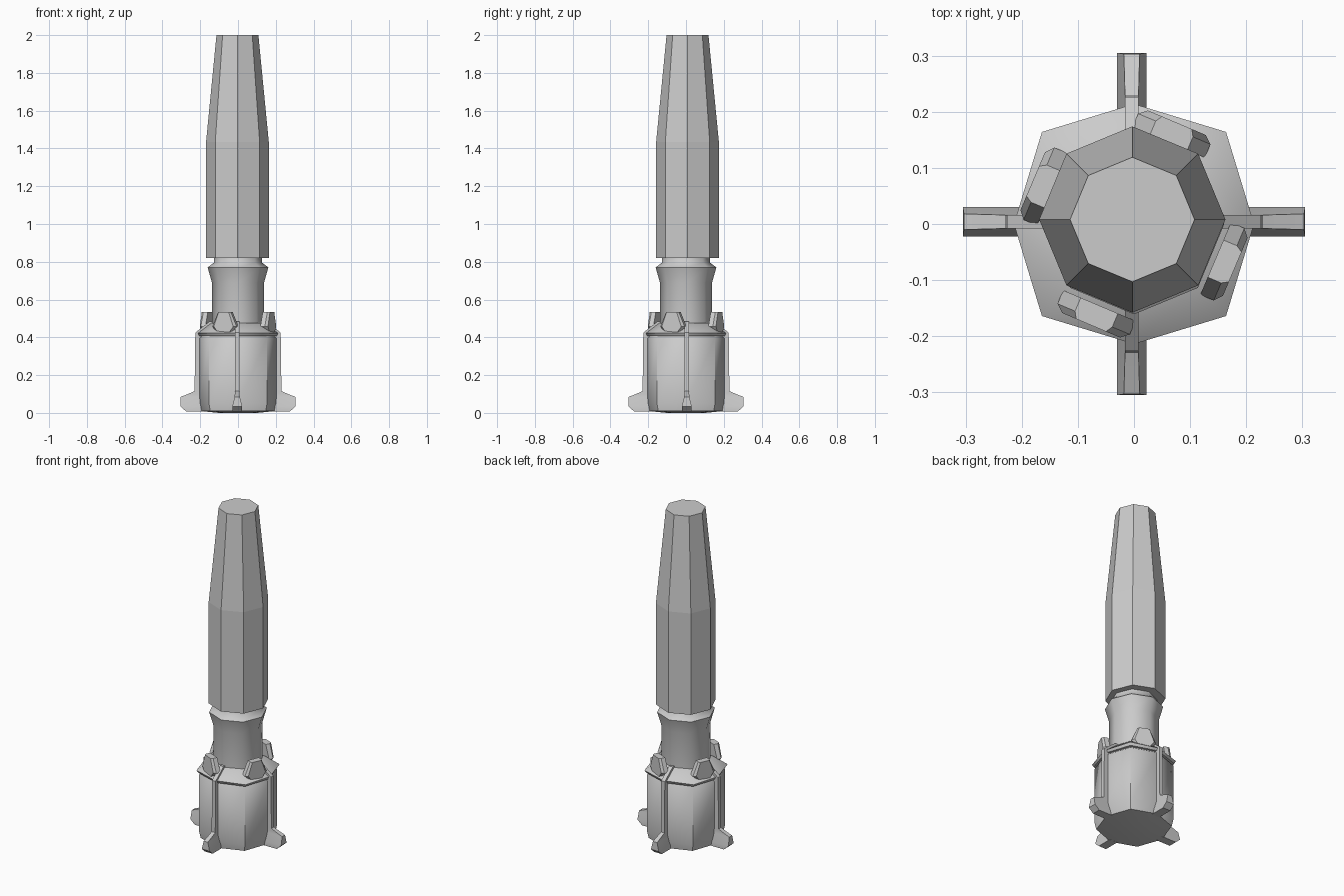
import bpy
from math import cos, sin, pi, radians

if "Cube" in bpy.data.objects:
    bpy.data.objects.remove(bpy.data.objects["Cube"])

grey = bpy.data.materials.new("plain grey")
grey.use_nodes = True
colour = (0.6, 0.6, 0.6, 1)
grey.diffuse_color = colour
grey.node_tree.nodes["Principled BSDF"].inputs["Base Color"].default_value = colour


def make(name, verts, faces, smooth=None):
    mesh = bpy.data.meshes.new(name)
    mesh.from_pydata(verts, [], faces)
    mesh.materials.append(grey)
    obj = bpy.data.objects.new(name, mesh)
    bpy.context.collection.objects.link(obj)
    bpy.ops.object.select_all(action="DESELECT")
    obj.select_set(True)
    bpy.context.view_layer.objects.active = obj
    bpy.ops.object.mode_set(mode="EDIT")
    bpy.ops.mesh.select_all(action="SELECT")
    bpy.ops.mesh.normals_make_consistent(inside=False)
    bpy.ops.object.mode_set(mode="OBJECT")
    if smooth:
        bpy.ops.object.shade_smooth_by_angle(angle=radians(smooth))
    return obj


def loft(rings):
    """Join equal-sized rings of points into a closed skin."""
    n = len(rings[0])
    verts = [p for ring in rings for p in ring]
    faces = [(k * n + i, k * n + (i + 1) % n, (k + 1) * n + (i + 1) % n, (k + 1) * n + i)
             for k in range(len(rings) - 1) for i in range(n)]
    last = (len(rings) - 1) * n
    faces += [tuple(range(n)), tuple(range(last, last + n))]
    return verts, faces


def octagon(z, axis_r, diagonal_r=None):
    radii = (axis_r, diagonal_r or axis_r)
    return [(radii[i % 2] * cos(i * pi / 4), radii[i % 2] * sin(i * pi / 4), z)
            for i in range(8)]


# Faceted upper shell, set slightly off centre
shell = make("upper_shell", *loft([octagon(0.82, 0.166), octagon(1.435, 0.166),
                                   octagon(2.0, 0.111)]))
shell.location = (-0.003, 0.008, 0)

# Smooth neck with its flared collar
make("neck", *loft([octagon(0.44, 0.138), octagon(0.69, 0.138), octagon(0.77, 0.161),
                    octagon(0.795, 0.128), octagon(0.83, 0.125)]), smooth=50)

# Base drum and the sloping shoulder above its groove
make("base_drum", *loft([octagon(0, 0.1), octagon(0.01, 0.2, 0.208), octagon(0.05, 0.207, 0.217),
                         octagon(0.395, 0.207, 0.217), octagon(0.405, 0.195, 0.205),
                         octagon(0.42, 0.195, 0.205)]), smooth=50)
make("shoulder", *loft([octagon(0.407, 0.208, 0.222), octagon(0.422, 0.214, 0.232),
                        octagon(0.475, 0.145, 0.155)]), smooth=50)

# Four ribs running down into feet: inner radius, outer radius, height, half width
rib_stations = [(0.12, 0.15, 0.485, 0.012), (0.17, 0.226, 0.425, 0.012),
                (0.18, 0.23, 0.115, 0.012), (0.18, 0.265, 0.1, 0.013),
                (0.18, 0.303, 0.085, 0.014), (0.18, 0.305, 0.035, 0.026),
                (0.18, 0.275, 0.008, 0.026)]
rib_rings = [[(a, -w, z), (b, -w, z), (b, w, z), (a, w, z)] for a, b, z, w in rib_stations]
for i, side in enumerate(("left", "back", "right", "front")):
    rib = make(side + "_rib_foot", *loft(rib_rings), smooth=30)
    rib.rotation_euler.z = i * pi / 2
    rib.location = (0, 0.004, 0) if i % 2 == 0 else (-0.004, 0, 0)

# Four tapered clamps standing on the shoulder
outline = [(-0.035, 0.42), (0.035, 0.42), (0.07, 0.457), (0.036, 0.535),
           (-0.036, 0.535), (-0.07, 0.457)]
for i in range(4):
    rings = [[(r, t * scale, z) for t, z in outline]
             for r, scale in ((0.158, 1), (0.184, 1), (0.196, 0.8))]
    clamp = make("clamp_%d" % (i + 1), *loft(rings), smooth=30)
    clamp.rotation_euler.z = radians(67 + 90 * i)
